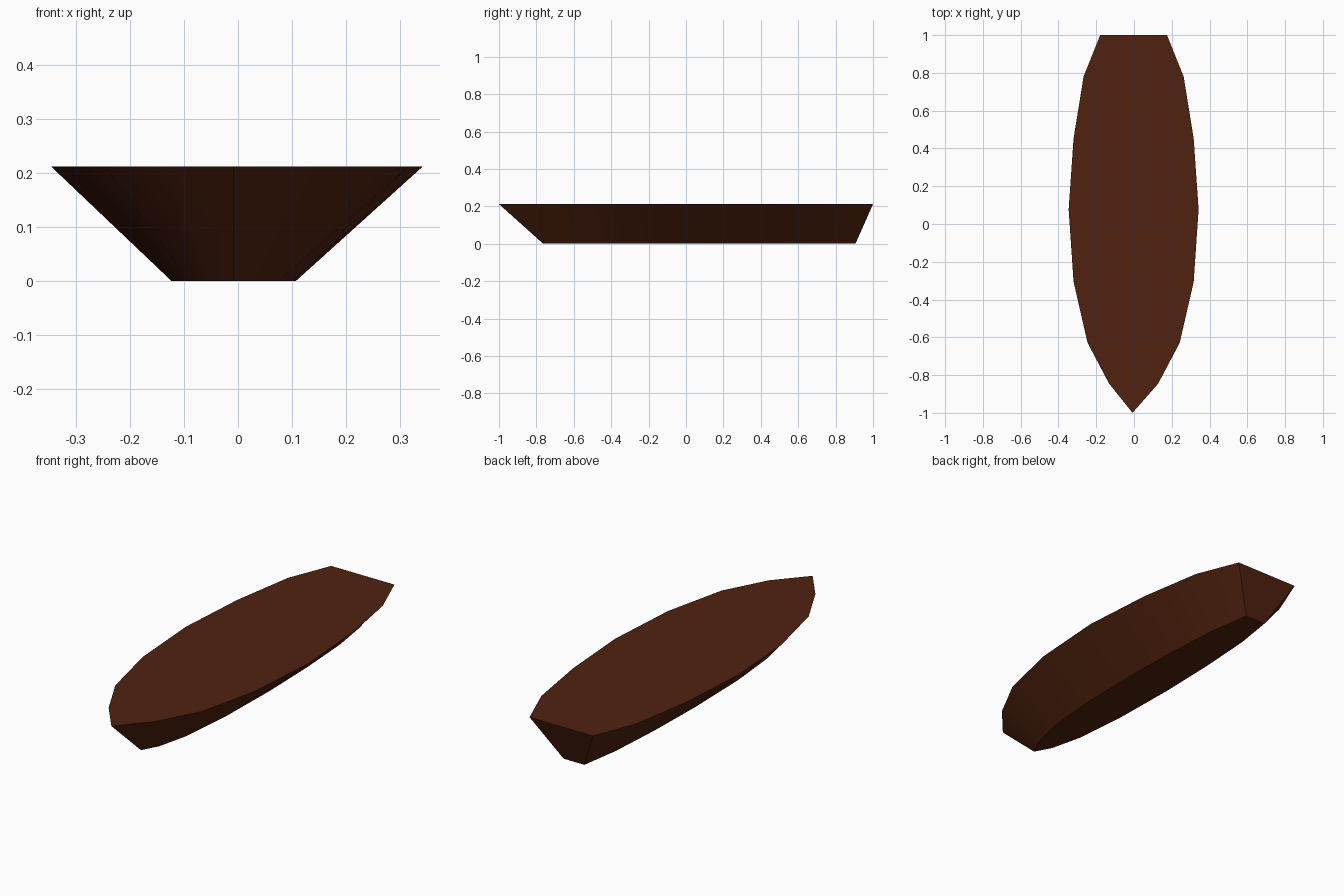
import bpy
import bmesh
from math import radians

cube = bpy.data.objects.get("Cube")
if cube:
    bpy.data.objects.remove(cube, do_unlink=True)

# Dark wood colour
wood = bpy.data.materials.new("dark brown wood")
colour = (0.08, 0.016, 0.0045, 1)
wood.diffuse_color = colour
wood.use_nodes = True
wood.node_tree.nodes["Principled BSDF"].inputs["Base Color"].default_value = colour

# Half-breadths from stern to bow: deck half width, deck y, bottom half width, bottom y
STATIONS = [
    (0.177, 1.00, 0.058, 0.906),
    (0.265, 0.78, 0.090, 0.70),
    (0.318, 0.452, 0.108, 0.41),
    (0.344, 0.077, 0.115, 0.10),
    (0.318, -0.306, 0.108, -0.25),
    (0.244, -0.629, 0.083, -0.52),
    (0.130, -0.845, 0.045, -0.68),
]
DECK_Z = 0.212


def ring(bm, half, bow_y, centre, z):
    """Closed outline: left side stern to bow, the bow tip, right side back to the stern."""
    left = [(centre + w, y, z) for w, y in half]
    right = [(centre - w, y, z) for w, y in reversed(half)]
    return [bm.verts.new(p) for p in left + [(-0.008, bow_y, z)] + right]


# Hull: deck outline lofted down to the narrower flat bottom
bm = bmesh.new()
deck = ring(bm, [s[:2] for s in STATIONS], -1.0, -0.002, DECK_Z)
bottom = ring(bm, [s[2:] for s in STATIONS], -0.764, -0.008, 0.0)
bm.faces.new(deck)
bm.faces.new(bottom)
for i in range(len(deck)):
    j = (i + 1) % len(deck)
    bm.faces.new((deck[i], deck[j], bottom[j], bottom[i]))
bmesh.ops.recalc_face_normals(bm, faces=bm.faces)

mesh = bpy.data.meshes.new("boat_hull")
bm.to_mesh(mesh)
bm.free()
mesh.materials.append(wood)
hull = bpy.data.objects.new("boat_hull", mesh)
bpy.context.collection.objects.link(hull)

# Smooth side planking, crisp deck, transom and bow edges
bpy.ops.object.select_all(action="DESELECT")
hull.select_set(True)
bpy.context.view_layer.objects.active = hull
bpy.ops.object.shade_smooth_by_angle(angle=radians(30))
